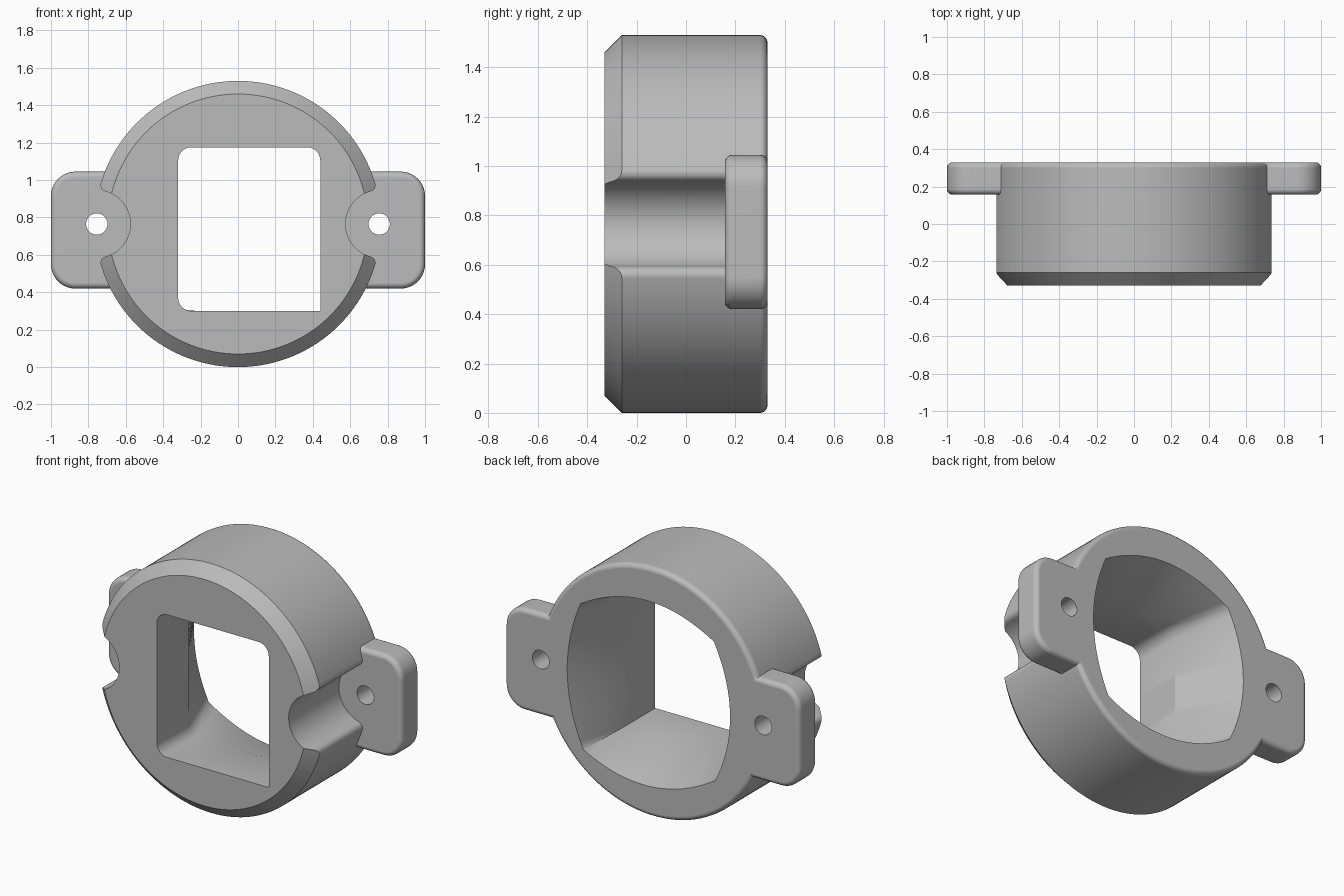
import bpy, bmesh
from math import pi, cos, sin, atan2, sqrt, radians
from mathutils import Vector

cube = bpy.data.objects.get("Cube")
if cube:
    bpy.data.objects.remove(cube, do_unlink=True)

R = 0.765            # body radius, also the height of its axis
FRONT, BACK = -0.33, 0.33
EAR_FRONT = 0.157
SCREW_X = 0.755

grey = bpy.data.materials.new("plain grey")
grey.use_nodes = True
grey.diffuse_color = (0.5, 0.5, 0.5, 1)
grey.node_tree.nodes["Principled BSDF"].inputs["Base Color"].default_value = (0.5, 0.5, 0.5, 1)


def arc(cx, cz, r, a0, a1, n):
    """Points on an arc in the x-z plane."""
    return [(cx + r * cos(a0 + (a1 - a0) * i / n), cz + r * sin(a0 + (a1 - a0) * i / n))
            for i in range(n + 1)]


def circle(cx, r, n):
    return arc(cx, 0, r, 0, 2 * pi, n)[:-1]


def loft(name, sections):
    """Closed solid through (y, outline) sections; outlines are relative to the axis."""
    bm = bmesh.new()
    rings = [[bm.verts.new((x, y, z + R)) for x, z in pts] for y, pts in sections]
    n = len(rings[0])
    for a, b in zip(rings, rings[1:]):
        for i in range(n):
            j = (i + 1) % n
            bm.faces.new((a[i], a[j], b[j], b[i]))
    bm.faces.new(rings[0])
    bm.faces.new(rings[-1])
    bmesh.ops.remove_doubles(bm, verts=bm.verts, dist=0.0002)
    bmesh.ops.recalc_face_normals(bm, faces=bm.faces)
    mesh = bpy.data.meshes.new(name)
    bm.to_mesh(mesh)
    bm.free()
    mesh.materials.append(grey)
    obj = bpy.data.objects.new(name, mesh)
    bpy.context.collection.objects.link(obj)
    return obj


def combine(target, tool, operation):
    """Apply a boolean and discard the tool."""
    tool.hide_render = True
    mod = target.modifiers.new("boolean", 'BOOLEAN')
    mod.operation, mod.object, mod.solver = operation, tool, 'EXACT'
    bpy.context.view_layer.objects.active = target
    bpy.ops.object.modifier_apply(modifier=mod.name)
    bpy.data.objects.remove(tool, do_unlink=True)


def fillet(r, y, direction, n=5):
    """(y, inset) steps of a rounded edge ending on the plane y."""
    return [(y - direction * r * (1 - sin(t)), r * (1 - cos(t)))
            for t in (pi / 2 * i / n for i in range(n + 1))]


# Round body: chamfered front rim, rounded back rim
profile = [(FRONT, 0.07), (FRONT + 0.07, 0)] + fillet(0.03, BACK, 1)
body = loft("mounting_ring", [(y, circle(0, R - inset, 160)) for y, inset in profile])


# Screw clearance channels with rounded mouths
def channel_outline(side, r=0.18, f=0.035):
    d, a, b = SCREW_X, R - f, r + f
    fx = (a * a - b * b + d * d) / (2 * d)
    fz = sqrt(a * a - fx * fx)
    to_screw = atan2(-fz, d - fx)
    outward = atan2(fz, fx)
    inner = pi + to_screw
    half = arc(d, 0, r, pi, inner, 16)
    half += arc(fx, fz, f, to_screw, outward, 8)[1:]
    half += [(0.9 * cos(outward), 0.9 * sin(outward))]
    full = half + [(x, -z) for x, z in reversed(half[1:])]
    return [(side * x, z) for x, z in full]


for side in (1, -1):
    outline = channel_outline(side)
    combine(body, loft("channel_cutter", [(FRONT - 0.1, outline), (EAR_FRONT, outline)]),
            'DIFFERENCE')


# Mounting ears with rounded corners and edges
def ear_outline(side, inset):
    r, x1 = 0.13 - inset, 0.87
    top, bottom = 0.15, -0.215
    pts = [(0.63, bottom - r)] + arc(x1, bottom, r, -pi / 2, 0, 10)
    pts += arc(x1, top, r, 0, pi / 2, 10) + [(0.63, top + r)]
    return [(side * x, z) for x, z in pts]


for side in (1, -1):
    steps = fillet(0.03, EAR_FRONT, -1)[::-1] + fillet(0.03, BACK, 1)
    combine(body, loft("ear", [(y, ear_outline(side, i)) for y, i in steps]), 'UNION')
    hole = circle(side * SCREW_X, 0.057, 32)
    combine(body, loft("screw_hole_cutter", [(FRONT - 0.1, hole), (BACK + 0.1, hole)]),
            'DIFFERENCE')

# Opening: straight rectangle in front, flaring to four bulged sides at the back
# Each corner: front x, front z, rounding, back corner, bulge of the following side
corners = [
    (0.44, 0.41, 0.07, (0.485, 0.415), 0.135),
    (-0.32, 0.41, 0.07, (-0.42, 0.425), 0.105),
    (-0.32, -0.465, 0.07, (-0.43, -0.425), 0.13),
    (0.44, -0.465, 0.001, (0.465, -0.475), 0.10),
]
SIDE_STEPS = 20
front_outline, back_outline = [], []
for k, (x, z, r, back, bulge) in enumerate(corners):
    nx, nz, nr, next_back, _ = corners[(k + 1) % 4]
    sx, sz = (1 if x > 0 else -1), (1 if z > 0 else -1)
    a0 = k * pi / 2
    rounded = arc(x - sx * r, z - sz * r, r, a0, a0 + pi / 2, 8)
    front_outline += rounded
    back_outline += [back] * len(rounded)
    nsx, nsz = (1 if nx > 0 else -1), (1 if nz > 0 else -1)
    a1 = a0 + pi / 2
    start = Vector(rounded[-1])
    end = Vector((nx - nsx * nr + nr * cos(a1), nz - nsz * nr + nr * sin(a1)))
    out = Vector((cos(a1), sin(a1)))
    for i in range(1, SIDE_STEPS):
        t = i / SIDE_STEPS
        front_outline.append(tuple(start.lerp(end, t)))
        swell = out * bulge * (1 - (2 * t - 1) ** 2)
        back_outline.append(tuple(Vector(back).lerp(Vector(next_back), t) + swell))

combine(body, loft("opening_cutter", [(FRONT - 0.1, front_outline), (-0.02, front_outline),
                                      (BACK, back_outline), (BACK + 0.1, back_outline)]),
        'DIFFERENCE')

# Smooth shading with sharp edges kept
bpy.ops.object.select_all(action='DESELECT')
body.select_set(True)
bpy.context.view_layer.objects.active = body
bpy.ops.object.shade_smooth_by_angle(angle=radians(30))
weighted = body.modifiers.new("even shading", 'WEIGHTED_NORMAL')
weighted.keep_sharp = True
